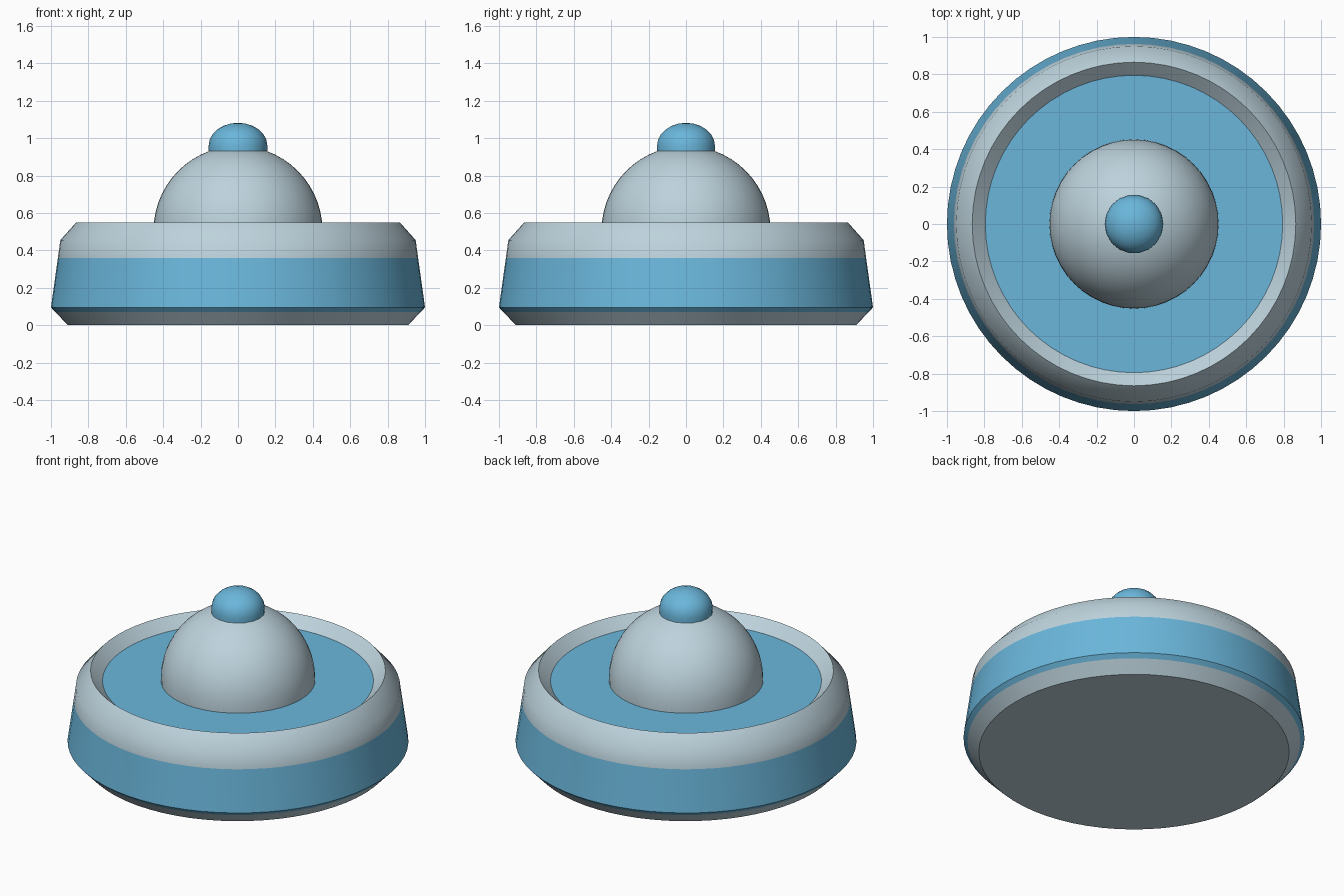
import bpy, bmesh, math

if "Cube" in bpy.data.objects:
    bpy.data.objects.remove(bpy.data.objects["Cube"])


def material(name, rgb):
    m = bpy.data.materials.new(name)
    m.diffuse_color = (*rgb, 1)
    m.use_nodes = True
    m.node_tree.nodes["Principled BSDF"].inputs["Base Color"].default_value = m.diffuse_color
    return m


blue = material("sky blue", (0.145, 0.47, 0.71))
grey = material("pale grey", (0.51, 0.65, 0.72))


def lathe(name, profile, sides, colours, mats, angle=40):
    """Spin (radius, z) points round z; colours gives one index per band."""
    bm = bmesh.new()
    rings = []
    for r, z in profile:
        if r == 0:
            rings.append([bm.verts.new((0, 0, z))] * sides)
        else:
            rings.append([bm.verts.new((r * math.cos(2 * math.pi * i / sides),
                                        r * math.sin(2 * math.pi * i / sides), z))
                          for i in range(sides)])
    for band, (a, b) in enumerate(zip(rings, rings[1:])):
        for i in range(sides):
            j = (i + 1) % sides
            corners = list(dict.fromkeys([a[i], a[j], b[j], b[i]]))
            bm.faces.new(corners).material_index = colours[band]
    bmesh.ops.recalc_face_normals(bm, faces=bm.faces)
    mesh = bpy.data.meshes.new(name)
    bm.to_mesh(mesh)
    bm.free()
    for m in mats:
        mesh.materials.append(m)
    obj = bpy.data.objects.new(name, mesh)
    bpy.context.collection.objects.link(obj)
    bpy.ops.object.select_all(action='DESELECT')
    obj.select_set(True)
    bpy.context.view_layer.objects.active = obj
    bpy.ops.object.shade_smooth_by_angle(angle=math.radians(angle))
    return obj


def cap(radius, base, z0, height, steps):
    """Closed dome profile: flat bottom at base, elliptical top above z0."""
    pts = [(0, base), (radius, base)]
    for k in range(0 if z0 > base else 1, steps):
        t = math.pi / 2 * k / steps
        pts.append((radius * math.cos(t), z0 + height * math.sin(t)))
    return pts + [(0, z0 + height)]


# Base: chamfered dish with a blue side band and a blue recessed floor
lathe("base_dish",
      [(0, 0), (0.91, 0), (0.976, 0.07), (1.0, 0.095), (0.963, 0.36),
       (0.95, 0.455), (0.865, 0.55), (0.795, 0.485), (0, 0.485)],
      64, [0, 0, 1, 1, 0, 0, 0, 1], [grey, blue])

# Central dome standing on the floor
dome = cap(0.452, 0.48, 0.505, 0.453, 14)
lathe("dome", dome, 48, [0] * (len(dome) - 1), [grey])

# Small knob on top
knob = cap(0.157, 0.93, 0.96, 0.122, 6)
lathe("knob", knob, 18, [0] * (len(knob) - 1), [blue])
